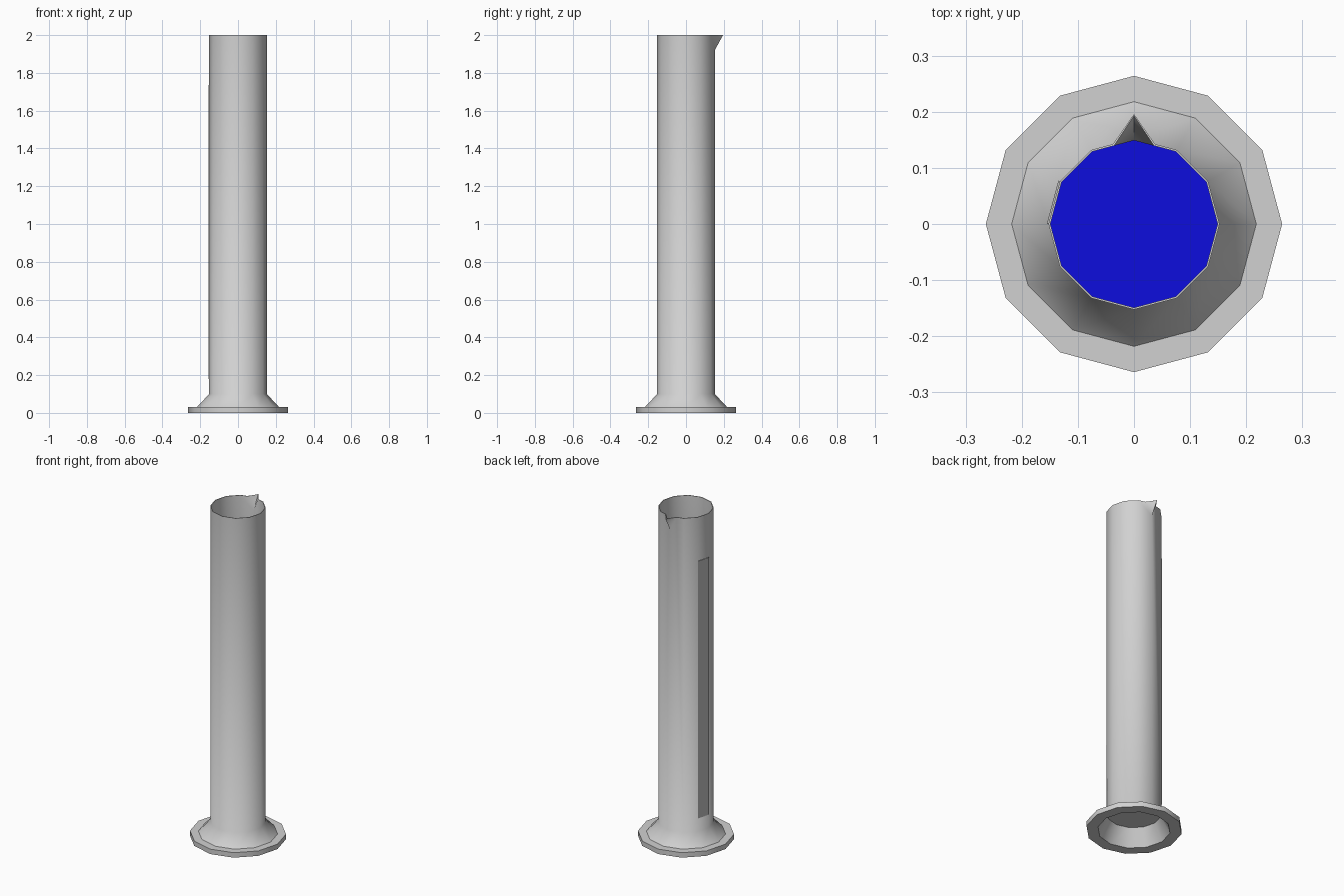
import bpy, bmesh
from math import cos, sin, pi, radians
from mathutils import Vector

cube = bpy.data.objects.get("Cube")
if cube:
    bpy.data.objects.remove(cube, do_unlink=True)

SIDES = 12
R_OUT, R_IN = 0.1525, 0.149
TOP, FLOOR = 2.0, 0.1


def material(name, color):
    m = bpy.data.materials.new(name)
    m.use_nodes = True
    m.diffuse_color = (*color, 1)
    m.node_tree.nodes["Principled BSDF"].inputs["Base Color"].default_value = (*color, 1)
    return m


glass = material("pale grey glass", (0.64, 0.64, 0.64))
label = material("grey scale strip", (0.5, 0.5, 0.5))
water = material("blue liquid", (0.004, 0.004, 0.73))


def point(r, i, z):
    a = 2 * pi * i / SIDES
    return Vector((r * cos(a), r * sin(a), z))


def ring(bm, r, z):
    return [bm.verts.new(point(r, i, z)) for i in range(SIDES)]


def finish(bm, name, mat):
    mesh = bpy.data.meshes.new(name)
    bm.to_mesh(mesh)
    bm.free()
    mesh.materials.append(mat)
    obj = bpy.data.objects.new(name, mesh)
    bpy.context.collection.objects.link(obj)
    return obj


def select(obj):
    bpy.ops.object.select_all(action='DESELECT')
    obj.select_set(True)
    bpy.context.view_layer.objects.active = obj


# Cylinder body: floor, hollow foot, flange, flare and tube as one sheet
bm = bmesh.new()
profile = [(R_IN, FLOOR), (0.2, 0), (0.264, 0), (0.264, 0.03),
           (0.218, 0.03), (R_OUT, FLOOR), (R_OUT, TOP)]
rings = [ring(bm, r, z) for r, z in profile]
bm.faces.new(list(reversed(rings[0])))
back = SIDES // 4  # corner that carries the spout
for k, (low, high) in enumerate(zip(rings, rings[1:])):
    for i in range(SIDES):
        j = (i + 1) % SIDES
        if k == len(rings) - 2 and back in (i, j):
            continue
        bm.faces.new((low[i], low[j], high[j], high[i]))

# Pouring spout: V-shaped lip opening out of the rear corner
low, high = rings[-2], rings[-1]
tip = bm.verts.new((0, 0.196, TOP))
throat = bm.verts.new(point(R_OUT, back, 1.92))
lip = {}
for side in (-1, 1):
    corner = high[back].co.lerp(high[back + side].co, 0.49)
    lip[side] = bm.verts.new(corner)
    bm.faces.new((low[back], low[back + side], high[back + side], lip[side], throat))
    bm.faces.new((throat, lip[side], tip))
bmesh.ops.delete(bm, geom=[high[back]], context='VERTS')
bmesh.ops.recalc_face_normals(bm, faces=bm.faces)
bm.faces.ensure_lookup_table()
# Make sure the tube faces outward before it gets its wall thickness
wall = max(bm.faces, key=lambda f: f.calc_area())
mid = wall.calc_center_median()
if wall.normal.dot(Vector((mid.x, mid.y, 0))) < 0:
    bmesh.ops.reverse_faces(bm, faces=bm.faces)
body = finish(bm, "cylinder_body", glass)
shell = body.modifiers.new("wall", 'SOLIDIFY')
shell.thickness = R_OUT - R_IN
shell.offset = -1
select(body)
bpy.ops.object.modifier_apply(modifier=shell.name)
bpy.ops.object.shade_smooth_by_angle(angle=radians(45))

# Liquid filling the lower part of the tube
bm = bmesh.new()
bottom, surface = ring(bm, R_IN, 0.105), ring(bm, R_IN, 1.0)
bm.faces.new(list(reversed(bottom)))
bm.faces.new(surface)
for i in range(SIDES):
    j = (i + 1) % SIDES
    bm.faces.new((bottom[i], bottom[j], surface[j], surface[i]))
finish(bm, "liquid", water)

# Scale strip: thin flat plate on one side facet of the tube
bm = bmesh.new()
plate = [bm.verts.new(point(R_OUT + 0.003, i, z))
         for i, z in ((5, 0.18), (6, 0.18), (6, 1.735), (5, 1.735))]
face = bm.faces.new(plate)
inner = bmesh.ops.extrude_face_region(bm, geom=[face])
for v in plate:
    v.co.xy *= R_OUT / (R_OUT + 0.003)
bmesh.ops.recalc_face_normals(bm, faces=bm.faces)
finish(bm, "scale_strip", label)
